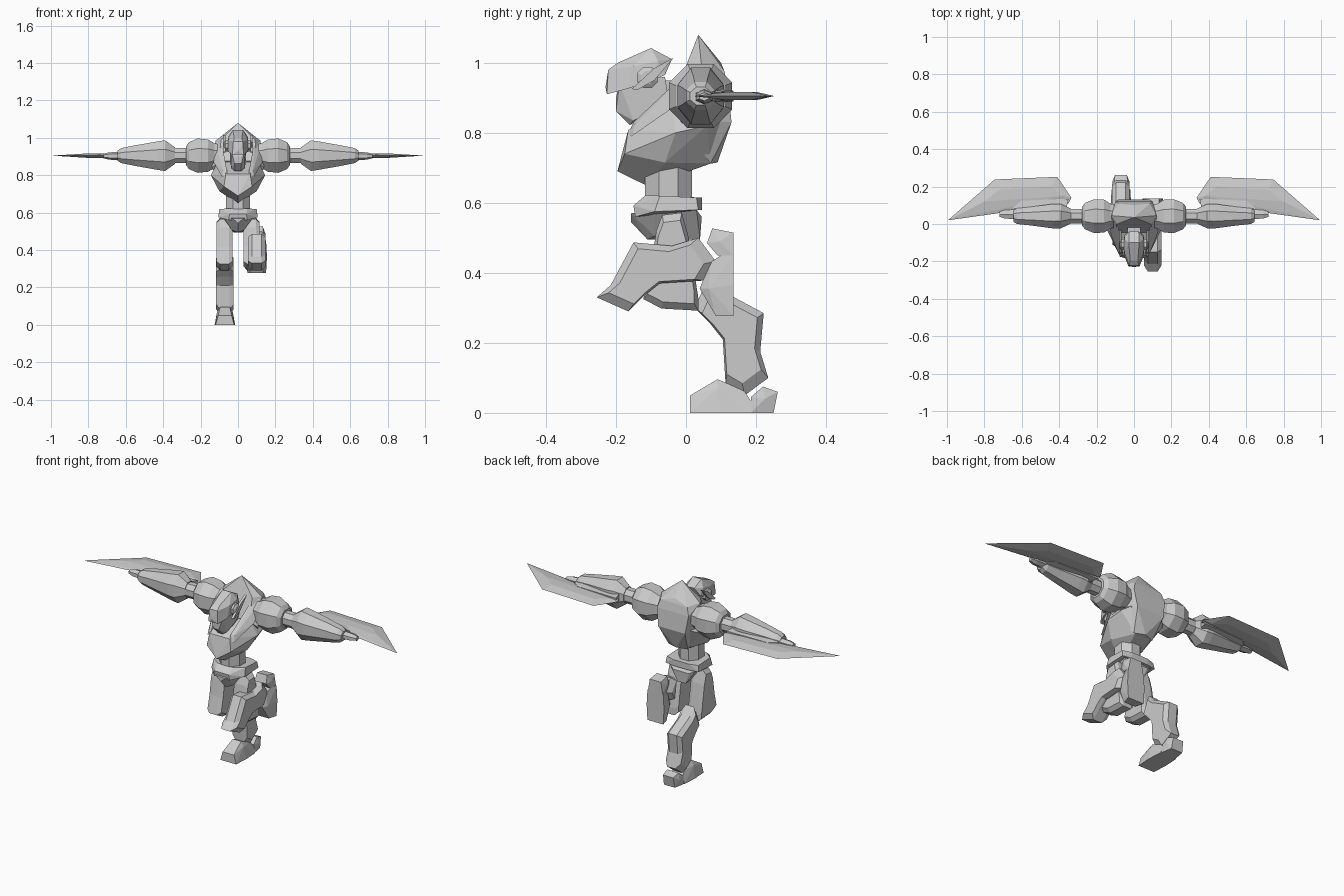
import bpy, bmesh, math
from mathutils import Vector

grey = bpy.data.materials.new("light_grey")
grey.diffuse_color = (0.6, 0.6, 0.6, 1)


def finish(name, bm):
    bmesh.ops.recalc_face_normals(bm, faces=bm.faces)
    me = bpy.data.meshes.new(name)
    bm.to_mesh(me)
    bm.free()
    me.materials.append(grey)
    ob = bpy.data.objects.new(name, me)
    bpy.context.collection.objects.link(ob)
    return ob


def hull(name, pts, mirror=True):
    """Faceted convex block; points are mirrored across x by default."""
    full = set(pts)
    if mirror:
        full |= {(-x, y, z) for x, y, z in pts}
    bm = bmesh.new()
    for p in sorted(full):
        bm.verts.new(p)
    res = bmesh.ops.convex_hull(bm, input=bm.verts[:])
    junk = [g for g in res["geom_interior"] + res["geom_unused"]
            if isinstance(g, bmesh.types.BMVert)]
    bmesh.ops.delete(bm, geom=list(set(junk)), context="VERTS")
    bmesh.ops.dissolve_limit(bm, angle_limit=0.09, verts=bm.verts[:], edges=bm.edges[:])
    return finish(name, bm)


def skin(name, rings):
    """Skin equal-length rings of points and cap both ends."""
    bm = bmesh.new()
    rows = [[bm.verts.new(p) for p in r] for r in rings]
    n = len(rows[0])
    for a, b in zip(rows, rows[1:]):
        for i in range(n):
            j = (i + 1) % n
            bm.faces.new((a[i], a[j], b[j], b[i]))
    bm.faces.new(rows[0])
    bm.faces.new(rows[-1])
    return finish(name, bm)


def slab(name, outline, cx, half, shrink=0.78, place=lambda u, v: (u, v)):
    """Side profile given thickness in x, with chamfered outer faces."""
    cu = sum(p[0] for p in outline) / len(outline)
    cv = sum(p[1] for p in outline) / len(outline)
    rings = []
    for dx, k in ((-half, shrink), (-half * .55, 1), (half * .55, 1), (half, shrink)):
        ring = []
        for u, v in outline:
            y, z = place(cu + (u - cu) * k, cv + (v - cv) * k)
            ring.append((cx + dx, y, z))
        rings.append(ring)
    return skin(name, rings)


def tube_x(name, s, stations, cy=.042, cz=.905, n=8):
    """Arm segment along x: stations are (x, half depth, half height)."""
    rings = []
    for x, ry, rz in stations:
        rings.append([(s * x, cy + ry * math.cos(t) / .924, cz + rz * math.sin(t) / .924)
                      for t in [(i + .5) * 2 * math.pi / n for i in range(n)]])
    return skin(name, rings)


# Torso: chest block and raised back hump
hull("chest", [(.065, -.165, .808), (.06, -.15, .812), (0, -.196, .69), (.075, -.175, .74),
               (0, -.11, .648), (.1, -.06, .715), (.145, -.03, .80), (.135, .06, .82),
               (.05, .07, .712), (.11, -.04, .872), (.1, .1, .84)])
hull("back_hump", [(0, .035, 1.08), (.12, .045, .985), (.085, .11, .975), (0, .1, 1.0),
                   (.1, .12, .93), (.085, .13, .83), (.14, -.02, .84), (.105, -.045, .875),
                   (.06, .07, .712), (0, .09, .715), (.09, 0, .99)])
for s in (-1, 1):
    # Raised rim running along each side of the neck opening
    hull("collar_rim", [(s * x, y, z) for x, y, z in
         ((.06, -.165, .8), (.085, -.155, .79), (.06, -.15, .83), (.08, -.145, .825),
          (.1, -.04, .9), (.13, -.04, .87), (.09, .02, .99), (.125, .03, .97), (.1, .04, .95))],
         mirror=False)

# Waist and pelvis
skin("waist", [[(.068 * math.cos(t), -.05 + .072 * math.sin(t), z)
                for t in [(i + .5) * math.pi / 4 for i in range(8)]] for z in (.57, .75)])
hull("belt", [(.1, -.075, .62), (.1, .03, .615), (.105, .035, .58), (.105, -.09, .575),
              (.05, -.115, .622), (.045, -.15, .592), (.05, -.145, .56), (.05, .045, .615),
              (.05, .045, .58)])
hull("pelvis", [(.085, -.09, .58), (.085, .03, .58), (.03, -.157, .57), (0, -.157, .545),
                (0, -.11, .495), (.03, -.09, .505), (.025, .04, .495), (.05, .045, .56)])

# Head
hull("neck", [(.03, -.12, .86), (.03, -.04, .82), (.035, -.02, .95), (.035, -.1, .95)])
hull("face", [(.02, -.2, .9), (.018, -.2, .862), (.015, -.16, .822), (.035, -.15, .835),
              (.042, -.08, .87), (.042, -.05, .9), (.045, -.06, .96), (.04, -.19, .94)])
hull("helmet", [(.03, -.226, .91), (.025, -.222, .98), (.02, -.195, 1.0), (.028, -.1, 1.042),
                (.025, -.04, 1.01), (.052, -.17, .925), (.058, -.1, .948), (.05, -.06, .965),
                (.052, -.15, .99), (.052, -.08, 1.005), (0, -.23, .93)])
for s in (-1, 1):
    tube_x("ear_disc", s, [(.045, .03, .03), (.066, .03, .03), (.074, .018, .018)], -.11, .958)
    hull("ear_fin", [(s * x, y, z) for x in (.066, .08) for y, z in
                     ((-.155, .925), (-.14, .922), (-.09, .95), (-.035, 1.015), (-.09, .985))],
         mirror=False)

# Arms and blades
for s in (-1, 1):
    tube_x("shoulder", s, [(.1, .06, .06), (.125, .066, .066), (.16, .088, .086),
                           (.215, .09, .092), (.262, .07, .072), (.278, .05, .05)])
    tube_x("upper_arm", s, [(.25, .038, .04), (.4, .038, .04)])
    tube_x("forearm", s, [(.338, .04, .045), (.39, .065, .082), (.43, .066, .076),
                          (.55, .05, .055), (.625, .042, .04), (.645, .03, .026)])
    # Stubby barrel standing in for the hand
    tube_x("hand", s, [(.62, .027, .021), (.69, .025, .018), (.72, .014, .011)], .052, .903, 6)
    hull("blade_mount", [(s * x, y, .905 + dz) for x, y, d in
                         ((.36, .09, .02), (.6, .075, .018), (.65, .085, .01),
                          (.6, .125, .012), (.35, .135, .015)) for dz in (-d, d)], mirror=False)
    edge = [(.335, .14), (.41, .252), (.745, .238), (.995, .02), (.85, .06), (.66, .105), (.35, .11)]
    ridge = [(.38, .15), (.44, .2), (.72, .185), (.8, .12), (.65, .13)]
    hull("blade", [(s * x, y, .905) for x, y in edge] +
         [(s * x, y, .905 + d) for x, y in ridge for d in (-.012, .012)], mirror=False)

# Thighs hang straight from the hips
thigh = [(-.085, .52), (-.068, .565), (-.012, .572), (.008, .5), (.035, .33), (.035, .292),
         (-.07, .298), (-.122, .325), (-.1, .42)]
for s in (-1, 1):
    slab("thigh", thigh, s * .073, .043, .85)

# Shin and foot profiles, reused for the planted and the folded leg
shin = [(.065, .39), (.1, .35), (.222, .285), (.212, .175), (.235, .1), (.168, .05),
        (.113, .083), (.105, .21), (.065, .26), (.025, .3)]


def lower_leg(tag, cx, place):
    slab(tag + "_shin", shin, cx, .047, .8, place)

    def block(name, pts):
        out = []
        for x, u, v in pts:
            y, z = place(u, v)
            out += [(cx + x, y, z), (cx - x, y, z)]
        hull(tag + name, out, mirror=False)

    block("_toe", [(.05, .012, 0), (.036, .012, .05), (.026, .09, .096), (.032, .165, .065),
                   (.042, .09, .07), (.055, .1, 0), (.05, .185, 0), (.04, .185, .035)])
    block("_heel", [(.046, .185, 0), (.035, .25, 0), (.032, .262, .06), (.036, .22, .075),
                    (.042, .185, .045), (.046, .225, .04)])


lower_leg("planted", -.07, lambda u, v: (u, v))
lower_leg("folded", .1, lambda u, v: (.135 - v, u + .265))
